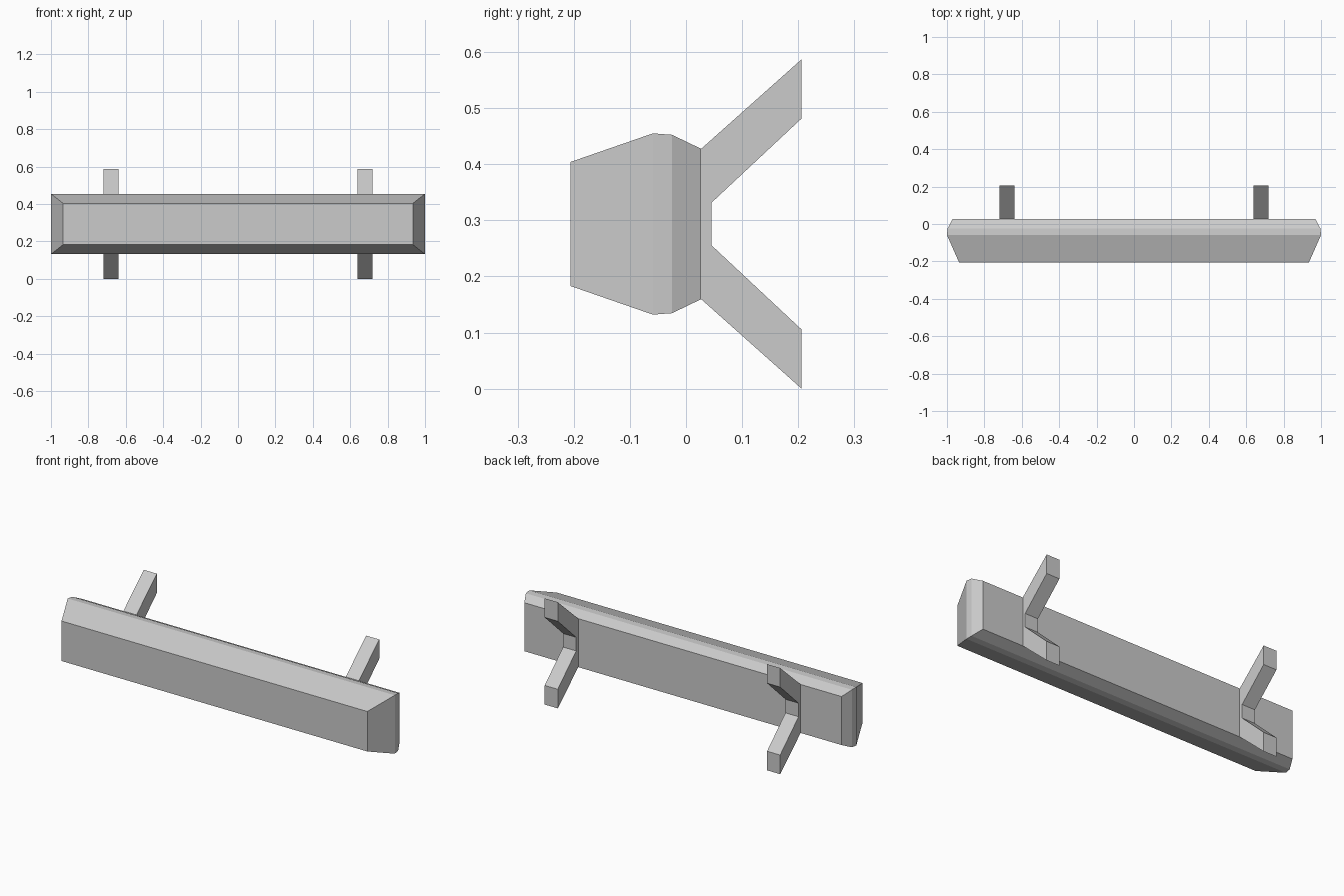
import bpy, bmesh

if "Cube" in bpy.data.objects:
    bpy.data.objects.remove(bpy.data.objects["Cube"])

grey = bpy.data.materials.new("light_grey")
grey.diffuse_color = (0.6, 0.6, 0.6, 1)
grey.use_nodes = True
grey.node_tree.nodes["Principled BSDF"].inputs["Base Color"].default_value = grey.diffuse_color
ZC = 0.2935  # mid height


def make_loft(name, rings):
    """Join matching rings of points and cap both ends."""
    bm = bmesh.new()
    loops = [[bm.verts.new(p) for p in ring] for ring in rings]
    for a, b in zip(loops, loops[1:]):
        for i in range(len(a)):
            j = (i + 1) % len(a)
            bm.faces.new((a[i], a[j], b[j], b[i]))
    bm.faces.new(loops[0])
    bm.faces.new(loops[-1])
    bmesh.ops.recalc_face_normals(bm, faces=bm.faces)
    mesh = bpy.data.meshes.new(name)
    bm.to_mesh(mesh)
    bm.free()
    mesh.materials.append(grey)
    obj = bpy.data.objects.new(name, mesh)
    bpy.context.collection.objects.link(obj)
    return obj


# Bevelled bar: rectangles (y, half width, half height) from front to back
sections = [(-0.206, 0.935, 0.1105), (-0.059, 1.0, 0.1615),
            (-0.025, 0.997, 0.159), (0.027, 0.97, 0.134)]
make_loft("bumper_bar", [
    [(sx * w, y, ZC + sz * h) for sx, sz in ((-1, -1), (1, -1), (1, 1), (-1, 1))]
    for y, w, h in sections])

# Forked brackets: upper half of the (y, z offset) profile, mirrored downwards
upper = [(0.027, 0.134), (0.206, 0.2935), (0.206, 0.188), (0.045, 0.0375)]
profile = upper + [(y, -z) for y, z in reversed(upper)]
for side, name in ((-1, "left_bracket"), (1, "right_bracket")):
    make_loft(name, [[(side * x, y, ZC + z) for y, z in profile]
                     for x in (0.64, 0.72)])
